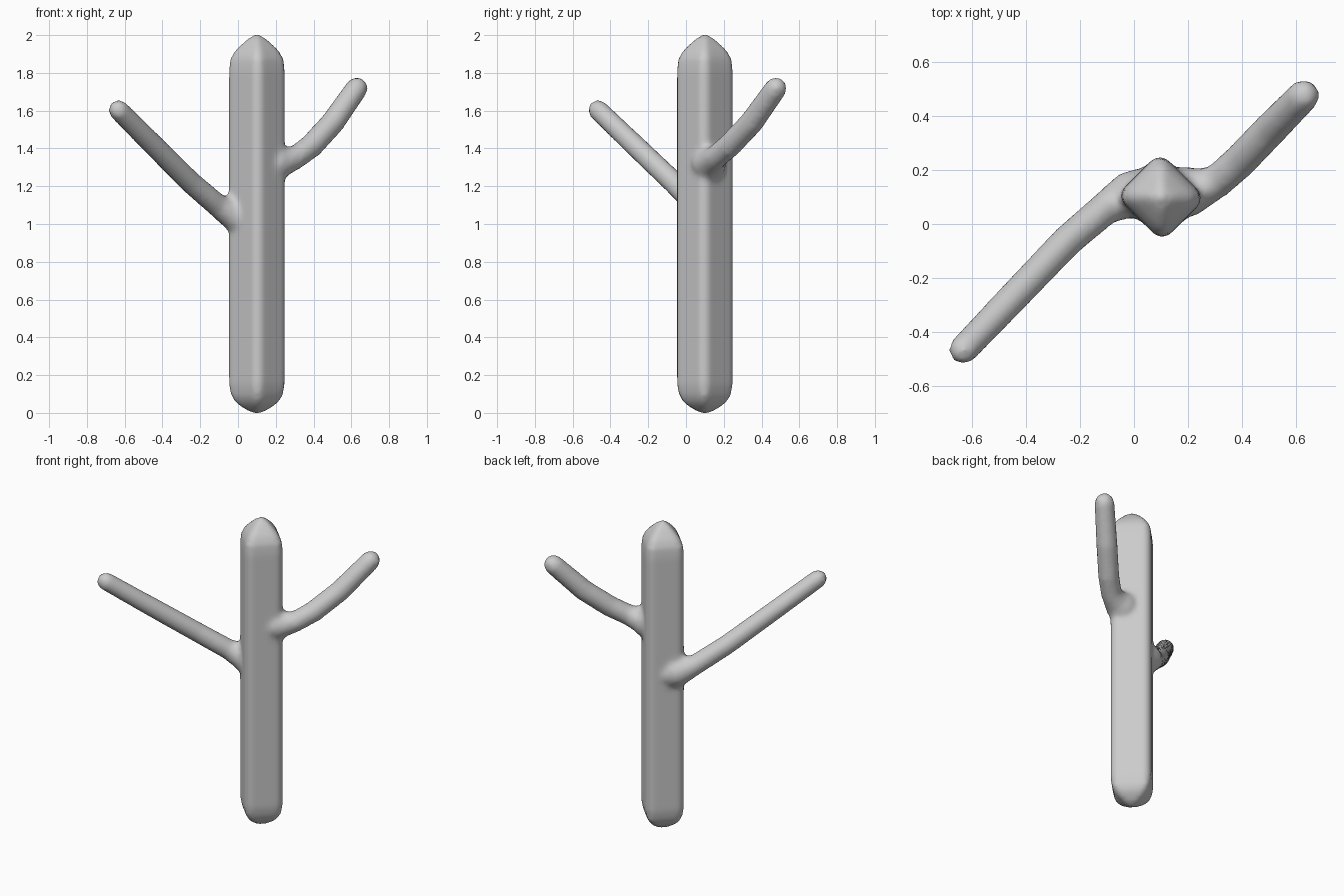
import bpy, bmesh, math
from mathutils import Vector

if "Cube" in bpy.data.objects:
    bpy.data.objects.remove(bpy.data.objects["Cube"])


def loft(bm, rings):
    """Skin a closed tube through rings of points and cap both ends."""
    loops = [[bm.verts.new(p) for p in ring] for ring in rings]
    n = len(loops[0])
    for a, b in zip(loops, loops[1:]):
        for i in range(n):
            j = (i + 1) % n
            bm.faces.new((a[i], a[j], b[j], b[i]))
    bm.faces.new(loops[0][::-1])
    bm.faces.new(loops[-1])


def trunk_section(a, b, r, steps=5):
    """Rounded rectangle turned 45 degrees."""
    pts = []
    for k, (sx, sy) in enumerate(((1, 1), (-1, 1), (-1, -1), (1, -1))):
        for s in range(steps):
            t = math.radians(90 * k + 90 * s / (steps - 1))
            x = sx * (a - r) + r * math.cos(t)
            y = sy * (b - r) + r * math.sin(t)
            pts.append(((x - y) * math.sqrt(0.5), (x + y) * math.sqrt(0.5)))
    return pts


def branch(bm, path, sides=16):
    """Round limb along (x, y, z, radius) points, finished with a dome."""
    pts = [(Vector(p[:3]), p[3]) for p in path]
    tip, r = pts[-1]
    d = (tip - pts[-2][0]).normalized()
    for t in (30, 55, 78):
        t = math.radians(t)
        pts.append((tip + d * r * math.sin(t), r * math.cos(t)))
    rings = []
    for i, (p, rad) in enumerate(pts):
        tan = pts[min(i + 1, len(pts) - 1)][0] - pts[max(i - 1, 0)][0]
        q = tan.to_track_quat('Z', 'Y')
        rings.append([p + q @ Vector((rad * math.cos(u), rad * math.sin(u), 0))
                      for u in (2 * math.pi * k / sides for k in range(sides))])
    loft(bm, rings)


bm = bmesh.new()

# Square trunk with softly pointed ends
section = trunk_section(0.115, 0.121, 0.04)
profile = [(0.0, 0.2), (0.025, 0.5), (0.055, 0.76), (0.09, 0.91), (0.15, 1),
           (1.81, 1), (1.875, 0.95), (1.92, 0.77), (1.965, 0.46), (2.002, 0.15)]
loft(bm, [[(0.1 + x * s, 0.1 + y * s, z) for x, y in section] for z, s in profile])

# Long lower branch, flared where it meets the trunk
branch(bm, [(0.04, 0.12, 1.03, 0.09), (-0.02, 0.105, 1.05, 0.09), (-0.06, 0.085, 1.07, 0.075),
            (-0.11, 0.055, 1.10, 0.062), (-0.25, -0.065, 1.22, 0.06),
            (-0.45, -0.275, 1.42, 0.058), (-0.632, -0.465, 1.603, 0.055)])

# Short upper branch, curving upward
branch(bm, [(0.14, 0.10, 1.31, 0.09), (0.21, 0.125, 1.325, 0.095), (0.255, 0.135, 1.335, 0.075),
            (0.31, 0.16, 1.355, 0.063), (0.39, 0.23, 1.415, 0.064),
            (0.50, 0.345, 1.535, 0.064), (0.628, 0.475, 1.718, 0.06)])

bmesh.ops.recalc_face_normals(bm, faces=bm.faces)
mesh = bpy.data.meshes.new("branching_trunk")
bm.to_mesh(mesh)
bm.free()
obj = bpy.data.objects.new("branching_trunk", mesh)
bpy.context.collection.objects.link(obj)

# Fuse the parts into one soft skin
fuse = obj.modifiers.new("fuse", 'REMESH')
fuse.mode = 'VOXEL'
fuse.voxel_size = 0.018
fuse.use_smooth_shade = True
soften = obj.modifiers.new("soften", 'SMOOTH')
soften.factor = 0.5
soften.iterations = 4
